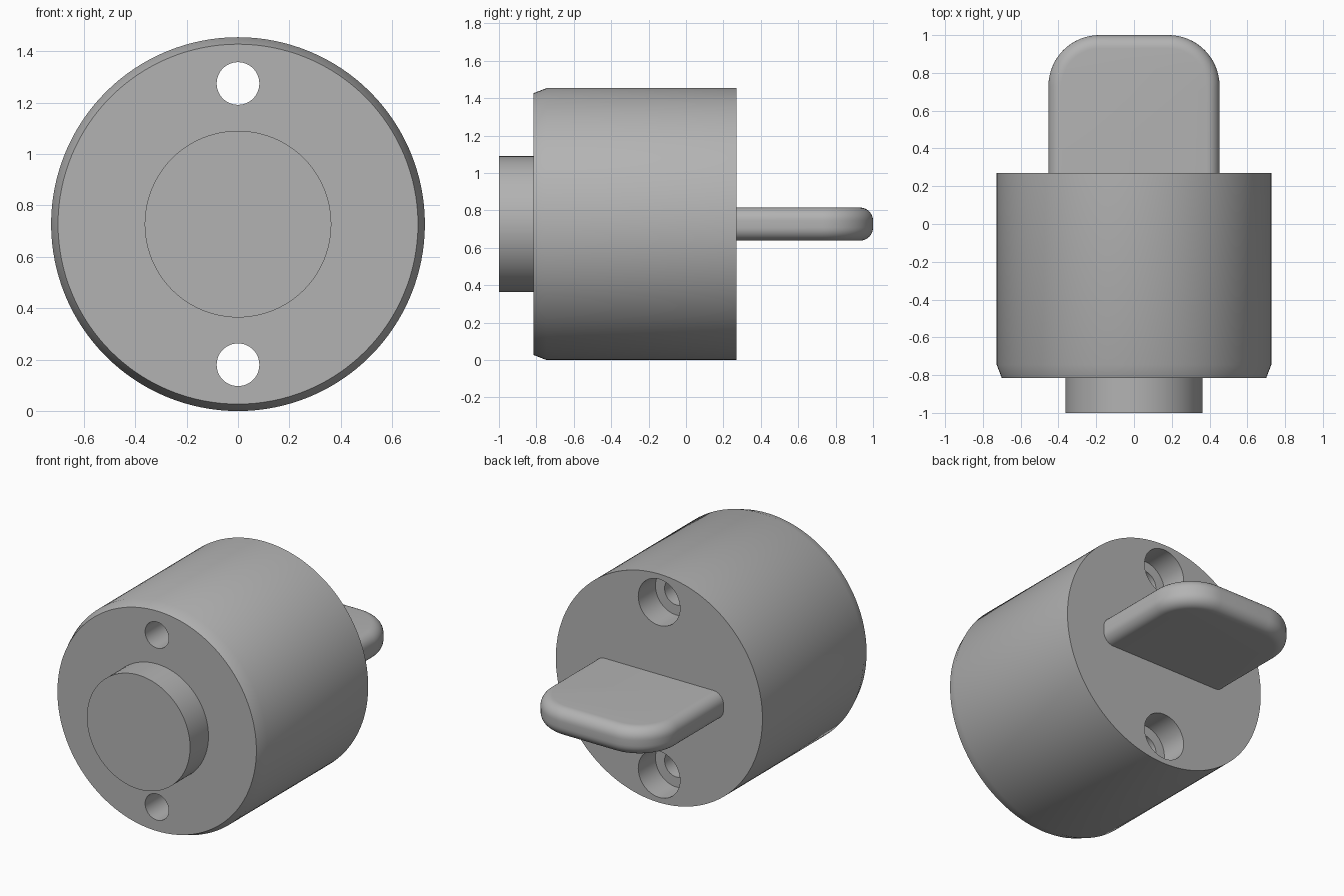
import bpy, bmesh, math
from mathutils import Matrix

if "Cube" in bpy.data.objects:
    bpy.data.objects.remove(bpy.data.objects["Cube"])

R = 0.727                      # housing radius, also the axis height
FRONT, BACK = -0.815, 0.27     # housing ends along y

metal = bpy.data.materials.new("grey metal")
metal.use_nodes = True
grey = (0.45, 0.45, 0.45, 1)
metal.diffuse_color = grey
metal.node_tree.nodes["Principled BSDF"].inputs["Base Color"].default_value = grey


def finish(bm, name):
    bmesh.ops.recalc_face_normals(bm, faces=bm.faces)
    mesh = bpy.data.meshes.new(name)
    bm.to_mesh(mesh)
    bm.free()
    mesh.materials.append(metal)
    obj = bpy.data.objects.new(name, mesh)
    bpy.context.collection.objects.link(obj)
    return obj


def smooth(obj):
    bpy.ops.object.select_all(action='DESELECT')
    obj.select_set(True)
    bpy.context.view_layer.objects.active = obj
    bpy.ops.object.shade_smooth_by_angle(angle=math.radians(30))


def turned(name, profile, z, steps):
    """Lathe (radius, y) points around a y axis at height z."""
    bm = bmesh.new()
    verts = [bm.verts.new((r, y, z)) for r, y in profile]
    edges = [bm.edges.new(pair) for pair in zip(verts, verts[1:])]
    bmesh.ops.spin(bm, geom=verts + edges, cent=(0, 0, z), axis=(0, 1, 0),
                   angle=math.tau, steps=steps, use_merge=True)
    bmesh.ops.remove_doubles(bm, verts=bm.verts, dist=1e-5)
    bmesh.ops.dissolve_limit(bm, angle_limit=0.001, verts=bm.verts, edges=bm.edges)
    return finish(bm, name)


# Housing: chamfered cylinder
housing = turned("housing", [(0, FRONT), (0.70, FRONT), (R, -0.745), (R, BACK), (0, BACK)], R, 128)

# Two counterbored screw holes
for side, label in ((1, "upper"), (-1, "lower")):
    cutter = turned(label + "_screw_hole_cutter",
                    [(0, -0.95), (0.083, -0.95), (0.083, 0.097), (0.147, 0.097),
                     (0.147, 0.4), (0, 0.4)], R + side * 0.547, 48)
    cutter.hide_render = True
    cut = housing.modifiers.new(label + " screw hole", 'BOOLEAN')
    cut.operation, cut.solver, cut.object = 'DIFFERENCE', 'EXACT', cutter
    bpy.context.view_layer.objects.active = housing
    bpy.ops.object.modifier_apply(modifier=cut.name)
    bpy.data.objects.remove(cutter)
smooth(housing)

# Front boss
smooth(turned("front_boss", [(0, -1), (0.363, -1), (0.363, FRONT + 0.01), (0, FRONT + 0.01)], R, 96))

# Thumb turn: plate with rounded outer corners and softened rim
half, corner, thick, rim = 0.453, 0.27, 0.177, 0.07
base = BACK - 0.005
outline = [(half, base)]
for cx, start in ((half - corner, 0), (corner - half, 90)):
    for i in range(17):
        a = math.radians(start + 90 * i / 16)
        outline.append((cx + corner * math.cos(a), 1 - corner + corner * math.sin(a)))
outline.append((-half, base))

bm = bmesh.new()
plate = bm.faces.new([bm.verts.new((x, y, R - thick / 2)) for x, y in outline])
top = bmesh.ops.extrude_face_region(bm, geom=[plate], use_keep_orig=True)
bmesh.ops.transform(bm, matrix=Matrix.Translation((0, 0, thick)), space=Matrix.Identity(4),
                    verts=[v for v in top["geom"] if isinstance(v, bmesh.types.BMVert)])
bmesh.ops.recalc_face_normals(bm, faces=bm.faces)
rim_edges = [e for e in bm.edges
             if abs(e.verts[0].co.z - e.verts[1].co.z) < 1e-4
             and max(v.co.y for v in e.verts) > base + 1e-4]
bmesh.ops.bevel(bm, geom=rim_edges, offset=rim, segments=8, profile=0.5, affect='EDGES')
smooth(finish(bm, "thumb_turn"))
